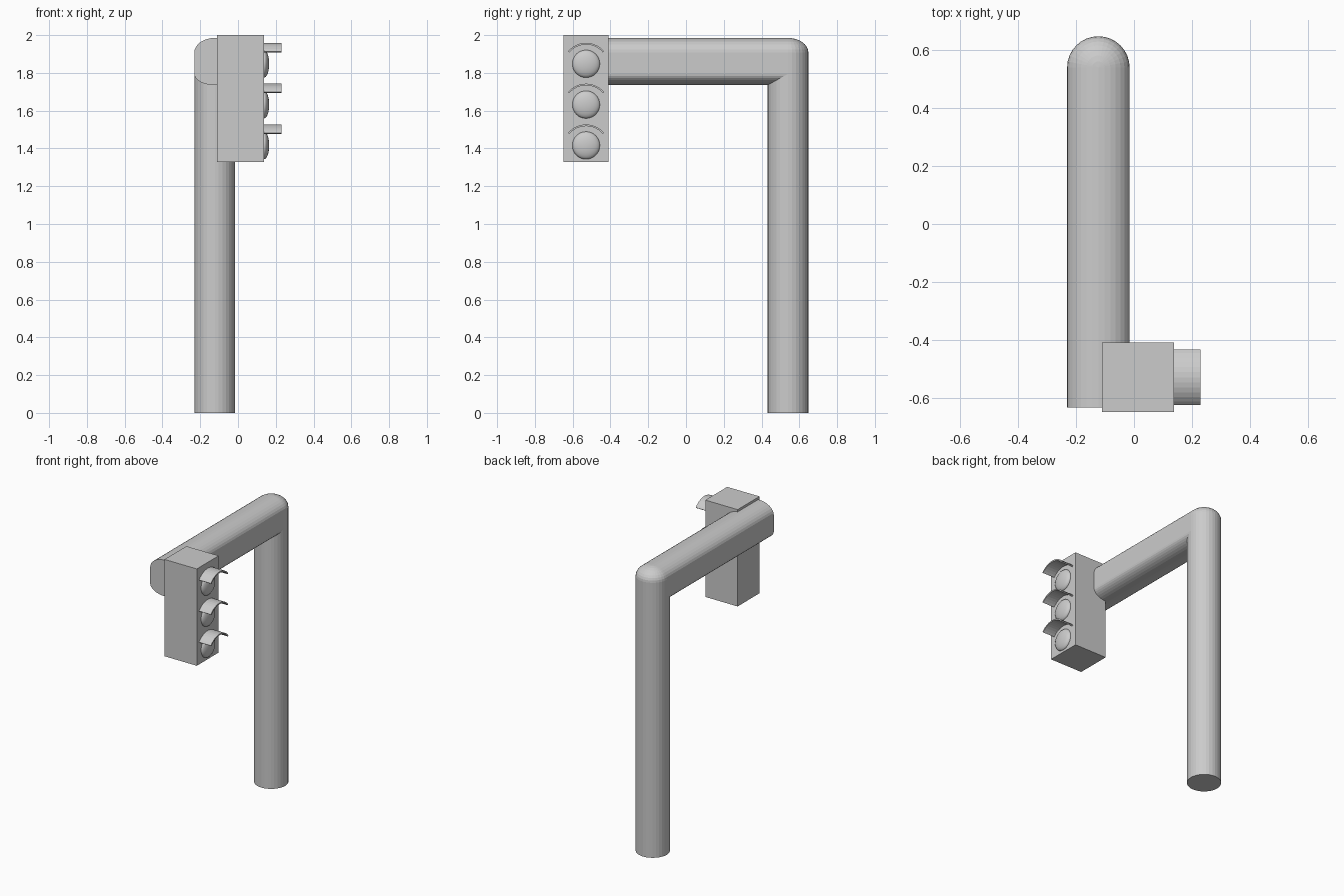
import bpy, bmesh, math
from mathutils import Matrix

if "Cube" in bpy.data.objects:
    bpy.data.objects.remove(bpy.data.objects["Cube"])

grey = bpy.data.materials.new("plain grey")
grey.diffuse_color = (0.6, 0.6, 0.6, 1)
grey.use_nodes = True
grey.node_tree.nodes["Principled BSDF"].inputs["Base Color"].default_value = grey.diffuse_color


def finish(bm, name, smooth=False):
    """Weld, fix normals and turn a bmesh into a named grey object."""
    bmesh.ops.remove_doubles(bm, verts=bm.verts, dist=1e-4)
    bmesh.ops.recalc_face_normals(bm, faces=bm.faces)
    for f in bm.faces:
        f.smooth = smooth
    me = bpy.data.meshes.new(name)
    bm.to_mesh(me)
    bm.free()
    me.materials.append(grey)
    ob = bpy.data.objects.new(name, me)
    bpy.context.collection.objects.link(ob)
    return ob


def grid(bm, rows):
    """Quads between successive rows of points."""
    vs = [[bm.verts.new(p) for p in row] for row in rows]
    for a, b in zip(vs, vs[1:]):
        for i in range(len(a) - 1):
            bm.faces.new((a[i], a[i + 1], b[i + 1], b[i]))


# pole and arm: one bent tube, mitred below and domed above the elbow
CX, CY, R = -0.123, 0.54, 0.108
TOP_Z, TOP_H = 1.908, 0.077      # upper rounding of the arm
LOW_Z, LOW_H = 1.795, 0.06       # lower rounding of the arm
ARM_END = -0.633
N = 16                           # segments per half turn
back = [math.pi * i / N for i in range(N + 1)]
front = [math.pi + a for a in back]


def ring(angles, z, r=R):
    return [(CX + r * math.cos(a), CY + r * math.sin(a), z) for a in angles]


def arm_row(y, miter):
    top = [(CX + R * math.cos(a), y, TOP_Z + TOP_H * math.sin(a)) for a in back]
    low = [(CX + R * math.cos(a), y + (R * math.sin(a) if miter else 0),
            LOW_Z + LOW_H * math.sin(a)) for a in front]
    return top + low


bm = bmesh.new()
grid(bm, [ring(back, 0), ring(back, LOW_Z), ring(back, TOP_Z)])
miter = [(x, y, LOW_Z + LOW_H * math.sin(a))
         for a, (x, y, z) in zip(front, ring(front, 0))]
grid(bm, [ring(front, 0), miter])
grid(bm, [ring(back, TOP_Z + TOP_H * math.sin(e), R * math.cos(e))
          for e in back[:N // 2 + 1]])
near, far = arm_row(ARM_END, False), arm_row(CY, True)
grid(bm, [near + near[:1], far + far[:1]])
bm.faces.new([bm.verts.new(p) for p in near])
bm.faces.new([bm.verts.new(p) for p in ring(back, 0) + ring(front, 0)[1:-1]])
finish(bm, "pole_and_arm")

# signal housing
X0, X1, Y0, Y1, Z0, Z1 = -0.11, 0.138, -0.649, -0.409, 1.328, 2.0
bm = bmesh.new()
bmesh.ops.create_cube(bm, size=1, matrix=Matrix.Translation(
    ((X0 + X1) / 2, (Y0 + Y1) / 2, (Z0 + Z1) / 2))
    @ Matrix.Diagonal((X1 - X0, Y1 - Y0, Z1 - Z0, 1)))
finish(bm, "signal_housing")

# three lamps, each a shallow lens under a curved visor
YC = (Y0 + Y1) / 2
for name, z in (("top", 1.848), ("middle", 1.632), ("bottom", 1.416)):
    bm = bmesh.new()
    bmesh.ops.create_uvsphere(
        bm, u_segments=32, v_segments=16, radius=1,
        matrix=Matrix.Translation((X1, YC, z))
        @ Matrix.Diagonal((0.027, 0.073, 0.073, 1))
        @ Matrix.Rotation(math.pi / 2, 4, 'Y'))
    bmesh.ops.bisect_plane(bm, geom=bm.verts[:] + bm.edges[:] + bm.faces[:],
                           plane_co=(X1 - 0.002, 0, 0), plane_no=(1, 0, 0),
                           clear_inner=True)
    finish(bm, name + "_lens", True)

    bm = bmesh.new()
    ro, half, steps = 0.125, math.radians(50), 12
    zc = z + 0.111 - ro
    angs = [-half + 2 * half * i / steps for i in range(steps + 1)]
    arc = [(YC + ro * math.sin(a), zc + ro * math.cos(a)) for a in angs]
    arc += [(YC + (ro - 0.009) * math.sin(a), zc + (ro - 0.009) * math.cos(a))
            for a in reversed(angs)]
    arc.append(arc[0])
    ends = [[(x, y, zz) for y, zz in arc] for x in (X1 - 0.003, 0.229)]
    grid(bm, ends)
    for e in ends:               # end strips between the two arcs
        grid(bm, [e[:steps + 1], e[steps + 1:-1][::-1]])
    finish(bm, name + "_visor")
